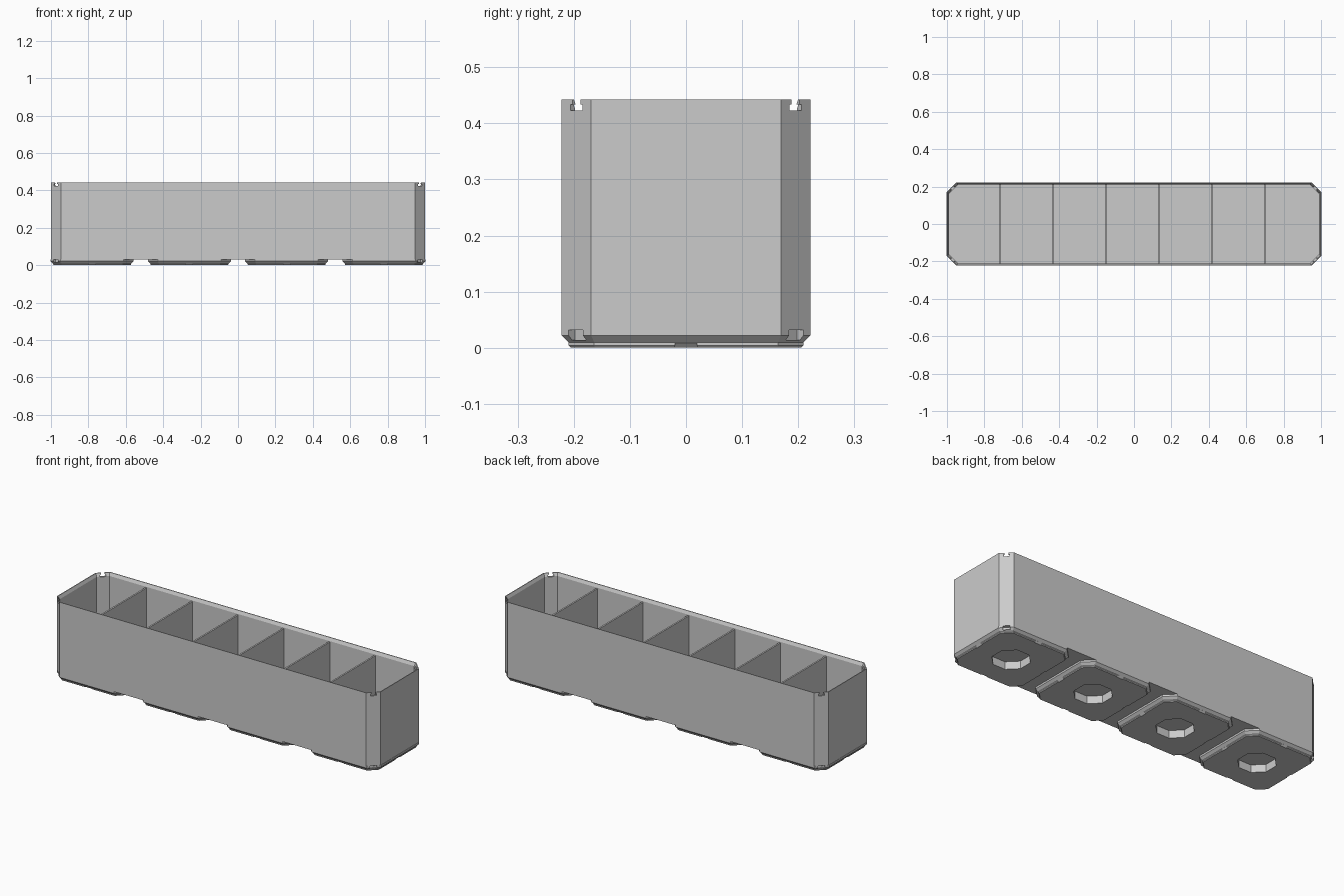
import bpy, bmesh, math
from mathutils import Matrix

cube = bpy.data.objects.get("Cube")
if cube:
    bpy.data.objects.remove(cube, do_unlink=True)

grey = bpy.data.materials.new("plain_grey")
grey.use_nodes = True
colour = (0.6, 0.6, 0.6, 1)
grey.diffuse_color = colour
grey.node_tree.nodes["Principled BSDF"].inputs["Base Color"].default_value = colour

HX, HY, TOP, CORNER = 1.0, 0.222, 0.442, 0.053
FOOT_TOP, FLOOR, WALL = 0.032, 0.055, 0.012
FEET_X = [-0.78, -0.26, 0.26, 0.78]


def outline(hx, hy, inset):
    """Rectangle with clipped corners, offset inwards by inset."""
    c = CORNER - inset * (2 - math.sqrt(2))
    hx, hy = hx - inset, hy - inset
    right = [(hx, -hy + c), (hx, hy - c), (hx - c, hy)]
    pts = right + [(-hx + c, hy), (-hx, hy - c), (-hx, -hy + c), (-hx + c, -hy), (hx - c, -hy)]
    return pts


def loft(bm, rings, matrix=Matrix()):
    """Closed solid through (outline, z) rings, listed from bottom to top."""
    loops = [[bm.verts.new(matrix @ Matrix.Translation((x, y, z)).translation) for x, y in pts]
             for pts, z in rings]
    n = len(loops[0])
    for low, high in zip(loops, loops[1:]):
        for i in range(n):
            j = (i + 1) % n
            bm.faces.new((low[i], low[j], high[j], high[i]))
    bm.faces.new(loops[0][::-1])
    bm.faces.new(loops[-1])


def box(bm, size, place):
    bmesh.ops.create_cube(bm, size=1, matrix=place @ Matrix.Diagonal((*size, 1)))


def make(name, bm):
    bmesh.ops.recalc_face_normals(bm, faces=bm.faces)
    mesh = bpy.data.meshes.new(name)
    bm.to_mesh(mesh)
    bm.free()
    mesh.materials.append(grey)
    obj = bpy.data.objects.new(name, mesh)
    bpy.context.collection.objects.link(obj)
    return obj


def cutter(name, bm):
    obj = make(name, bm)
    obj.hide_render = True
    obj.hide_viewport = True
    obj.display_type = 'WIRE'
    return obj


def cut(obj, *tools):
    for tool in tools:
        mod = obj.modifiers.new(tool.name, 'BOOLEAN')
        mod.operation, mod.solver, mod.object = 'DIFFERENCE', 'EXACT', tool


# Cavity with a rim that thins towards the top
bm = bmesh.new()
loft(bm, [(outline(HX, HY, i), z) for i, z in
          ((WALL, FLOOR), (WALL, 0.425), (0.004, TOP), (0.004, TOP + 0.02))])
cavity = cutter("cavity_cutter", bm)

# Keyhole notches at the top corners and latch pockets at the bottom corners
necks, slots, pockets = bmesh.new(), bmesh.new(), bmesh.new()
for sx in (-1, 1):
    for sy in (-1, 1):
        mid = Matrix.Translation((sx * (HX - CORNER / 2), sy * (HY - CORNER / 2), 0))
        place = mid @ Matrix.Rotation(math.atan2(sy, sx), 4, 'Z')
        box(necks, (0.06, 0.02, 0.04), place @ Matrix.Translation((0, 0, 0.45)))
        box(slots, (0.06, 0.03, 0.011), place @ Matrix.Translation((0, 0, 0.428)))
        box(pockets, (0.03, 0.036, 0.018), place @ Matrix.Translation((0, 0, 0.023)))
neck_cutter = cutter("notch_neck_cutter", necks)
slot_cutter = cutter("notch_slot_cutter", slots)
pocket_cutter = cutter("latch_pocket_cutter", pockets)

# Eight-sided recesses under the feet
bm = bmesh.new()
octagon = [(0.098 * math.cos(math.pi * (k + 0.5) / 4), 0.098 * math.sin(math.pi * (k + 0.5) / 4))
           for k in range(8)]
for x in FEET_X:
    loft(bm, [(octagon, -0.02), (octagon, 0.042)], Matrix.Translation((x, 0, 0)))
recess_cutter = cutter("foot_recess_cutter", bm)

# Open box body
bm = bmesh.new()
loft(bm, [(outline(HX, HY, 0), FOOT_TOP), (outline(HX, HY, 0), TOP)])
body = make("box_body", bm)
cut(body, cavity, neck_cutter, slot_cutter, recess_cutter)

# Small wedge gaps in the middle of each foot edge
bm = bmesh.new()
for x in FEET_X:
    for k in range(4):
        place = Matrix.Translation((x, 0, 0)) @ Matrix.Rotation(k * math.pi / 2, 4, 'Z')
        rings = []
        for inner, z in ((0.199, -0.002), (0.209, 0.0088)):
            rings.append(([(inner, -0.02), (0.23, -0.02), (0.23, 0.02), (inner, 0.02)], z))
        loft(bm, rings, place)
gap_cutter = cutter("foot_gap_cutter", bm)

# Stepped feet
for number, x in enumerate(FEET_X, 1):
    bm = bmesh.new()
    loft(bm, [(outline(HY, HY, i), z) for i, z in
              ((0.017, 0), (0.013, 0.004), (0.013, 0.009), (0, 0.022), (0, FOOT_TOP))],
         Matrix.Translation((x, 0, 0)))
    foot = make(f"foot_{number}", bm)
    cut(foot, recess_cutter, gap_cutter, pocket_cutter)

# Dividers between the seven compartments
for k in range(6):
    bm = bmesh.new()
    box(bm, (0.009, 2 * (HY - WALL) + 0.004, 0.42 - FLOOR + 0.004),
        Matrix.Translation((-0.716 + 0.283 * k, 0, (0.42 + FLOOR - 0.004) / 2)))
    make(f"divider_{k + 1}", bm)
